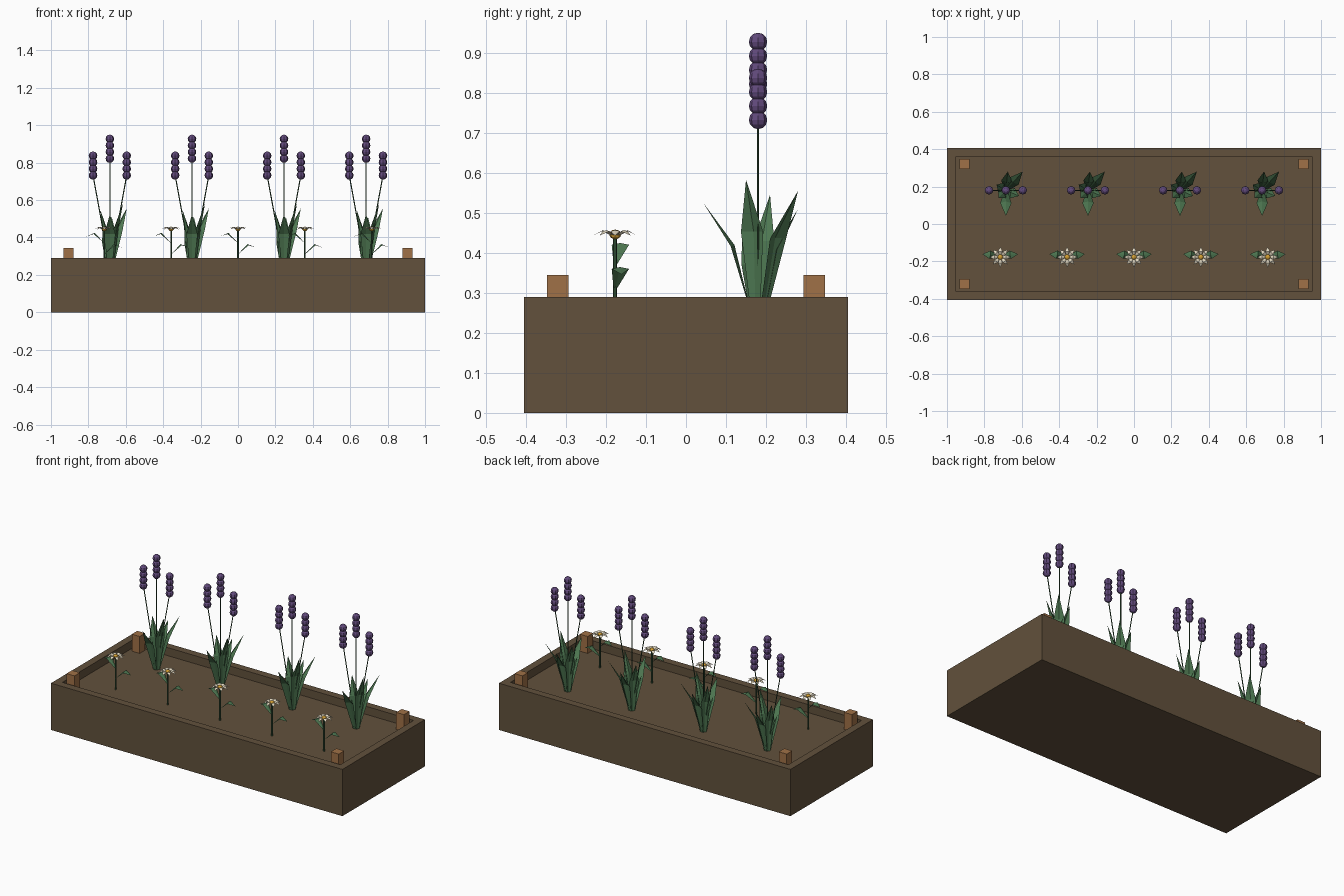
import bpy, bmesh
from math import cos, sin, pi
from mathutils import Vector, Matrix

cube = bpy.data.objects.get("Cube")
if cube:
    bpy.data.objects.remove(cube, do_unlink=True)


def material(name, rgb):
    # colours are given as 0-255 screen values and stored as linear
    lin = [((c / 255 + 0.055) / 1.055) ** 2.4 for c in rgb] + [1]
    mat = bpy.data.materials.new(name)
    mat.use_nodes = True
    mat.diffuse_color = lin
    mat.node_tree.nodes["Principled BSDF"].inputs["Base Color"].default_value = lin
    return mat


WOOD = material("dark wood", (98, 81, 60))
POST = material("light wood", (160, 113, 71))
LEAF = material("leaf green", (78, 120, 82))
STEM = material("stem green", (56, 90, 60))
PURPLE = material("purple", (98, 74, 124))
PETAL = material("cream petal", (226, 216, 192))
YELLOW = material("yellow centre", (212, 160, 52))


def make(name, bm, mat, places=((0, 0, 0),)):
    """Turn a bmesh into one object per place, all sharing one mesh."""
    mesh = bpy.data.meshes.new(name)
    bm.to_mesh(mesh)
    bm.free()
    mesh.materials.append(mat)
    for i, place in enumerate(places):
        obj = bpy.data.objects.new(f"{name}_{i + 1}" if len(places) > 1 else name, mesh)
        obj.location = place
        bpy.context.collection.objects.link(obj)


def add_box(bm, lo, hi):
    lo, hi = Vector(lo), Vector(hi)
    scale = Matrix.Diagonal((*(hi - lo), 1))
    bmesh.ops.create_cube(bm, size=1, matrix=Matrix.Translation((lo + hi) / 2) @ scale)


def add_rod(bm, a, b, radius):
    a, b = Vector(a), Vector(b)
    turn = (b - a).to_track_quat("Z", "Y").to_matrix().to_4x4()
    bmesh.ops.create_cone(bm, cap_ends=True, segments=6, radius1=radius, radius2=radius,
                          depth=(b - a).length, matrix=Matrix.Translation((a + b) / 2) @ turn)


def add_blade(bm, base, mid, tip, base_w, mid_w, fold):
    """Pointed leaf with a centre crease, widest at mid."""
    base, mid, tip = Vector(base), Vector(mid), Vector(tip)
    out = tip - base
    side = Vector((-out.y, out.x, 0)).normalized()
    lift = side.cross(mid - base).normalized() * fold
    centre = [bm.verts.new(p) for p in (base, mid - lift, tip)]
    for s in (1, -1):
        low = bm.verts.new(base + side * base_w * s)
        wide = bm.verts.new(mid + side * mid_w * s)
        quad = [centre[0], low, wide, centre[1]]
        tri = [centre[1], wide, centre[2]]
        for face in (quad, tri):
            bm.faces.new(face if s < 0 else face[::-1])


# planter box with a sunken bed
HX, HY, TOP, SOIL, WALL = 1.0, 0.405, 0.29, 0.24, 0.065
bm = bmesh.new()
add_box(bm, (-HX, -HY, 0), (HX, HY, TOP))
lid = [f for f in bm.faces if f.normal.z > 0.5]
bmesh.ops.inset_region(bm, faces=lid, thickness=WALL)
inner = bmesh.ops.extrude_face_region(bm, geom=lid)
bmesh.ops.delete(bm, geom=lid, context="FACES_ONLY")
bmesh.ops.translate(bm, vec=(0, 0, SOIL - TOP),
                    verts=[v for v in inner["geom"] if isinstance(v, bmesh.types.BMVert)])
make("planter_box", bm, WOOD)

# corner posts
bm = bmesh.new()
P = 0.027
add_box(bm, (-P, -P, 0.002), (P, P, 0.345))
make("corner_post", bm, POST, [(x, y, 0) for x in (-0.907, 0.907) for y in (-0.32, 0.32)])

# lavender plants along the back
back = [(x, 0.18, SOIL) for x in (-0.685, -0.246, 0.246, 0.685)]
spikes = [(-0.09, 0.492), (0, 0.582), (0.09, 0.492)]

bm = bmesh.new()
for dx, height in spikes:
    add_rod(bm, (0, 0, 0), (dx, 0, height), 0.003)
make("lavender_stems", bm, STEM, back)

bm = bmesh.new()
for dx, height in spikes:
    for i in range(4):
        bmesh.ops.create_uvsphere(bm, u_segments=8, v_segments=6, radius=0.023,
                                  matrix=Matrix.Translation((dx, 0, height + 0.035 * i)))
make("lavender_blossoms", bm, PURPLE, back)

bm = bmesh.new()
for x, y, z in ((0.09, 0.1, 0.315), (0.01, 0.1, 0.27), (0.07, -0.03, 0.343),
                (0, -0.137, 0.285), (-0.05, 0.03, 0.305), (-0.04, -0.04, 0.21)):
    tip = Vector((x, y, z))
    flat = Vector((x, y, 0))
    start = flat.normalized() * 0.015
    middle = flat * 0.5 + Vector((0, 0, z * 0.62))
    add_blade(bm, start, middle, tip, 0.012, 0.03, 0.01)
make("lavender_leaves", bm, LEAF, back)

# daisies along the front
front = [(0.3575 * i, -0.177, SOIL) for i in range(-2, 3)]

bm = bmesh.new()
add_rod(bm, (0, 0, 0), (0, 0, 0.2), 0.005)
make("daisy_stem", bm, STEM, front)

bm = bmesh.new()
for s, z in ((-1, 0.13), (1, 0.07)):
    add_blade(bm, (0, 0, z), (s * 0.055, 0.013, z + 0.05), (s * 0.095, 0.016, z + 0.036),
              0.004, 0.022, 0.006)
make("daisy_leaves", bm, LEAF, front)

bm = bmesh.new()
for i in range(8):
    a = i * pi / 4
    d = Vector((cos(a), sin(a), 0))
    ring = [d * r + Vector((0, 0, h)) for r, h in ((0.008, 0.202), (0.032, 0.214), (0.055, 0.203))]
    add_blade(bm, *ring, 0.004, 0.012, 0.003)
make("daisy_petals", bm, PETAL, front)

bm = bmesh.new()
bmesh.ops.create_uvsphere(bm, u_segments=8, v_segments=6, radius=0.015,
                          matrix=Matrix.Translation((0, 0, 0.206)) @ Matrix.Diagonal((1, 1, 0.8, 1)))
make("daisy_centre", bm, YELLOW, front)
